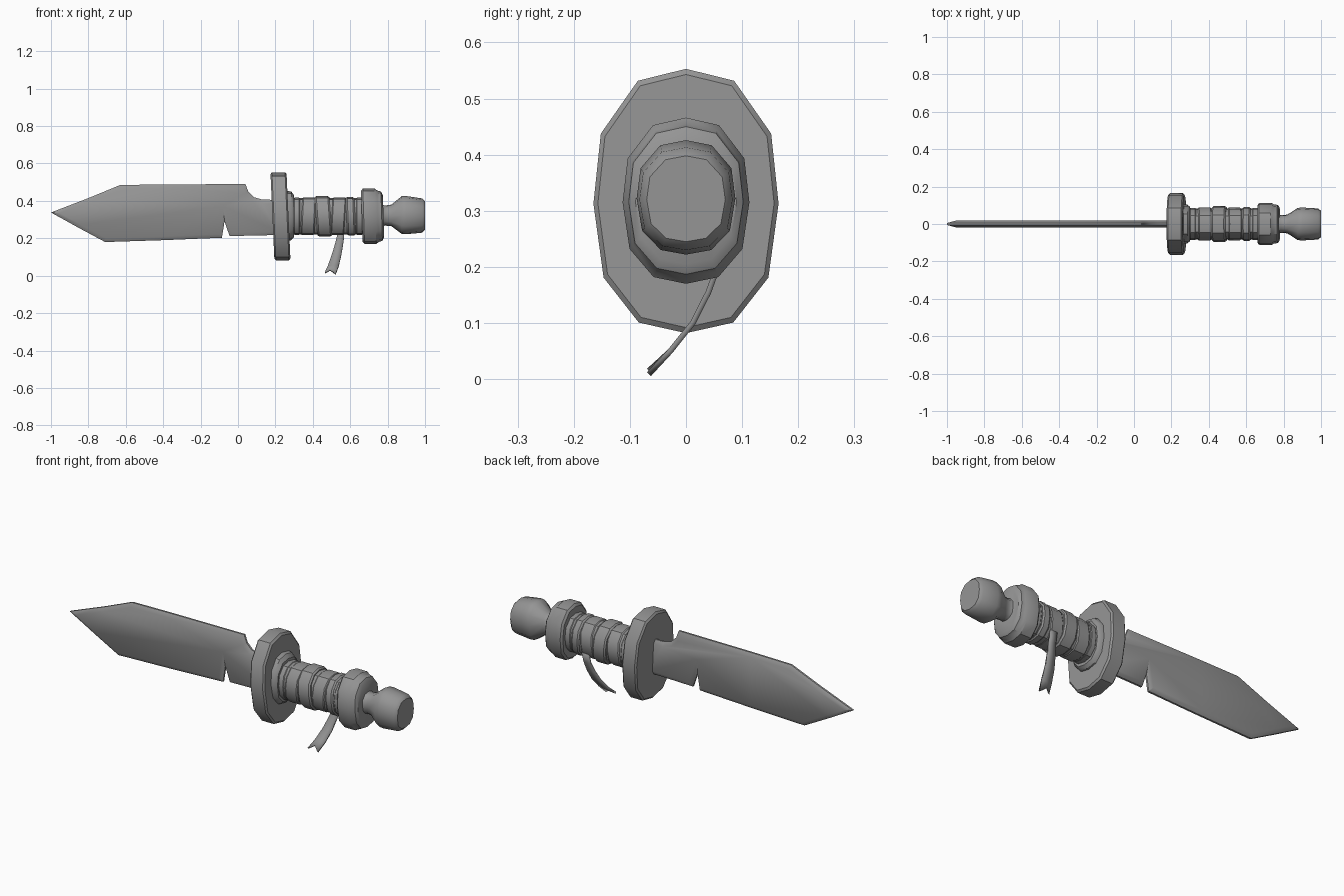
import bpy, bmesh, math
from mathutils import Vector

if "Cube" in bpy.data.objects:
    bpy.data.objects.remove(bpy.data.objects["Cube"])

steel = bpy.data.materials.new("plain grey")
steel.diffuse_color = (0.3, 0.3, 0.3, 1)
steel.use_nodes = True
steel.node_tree.nodes["Principled BSDF"].inputs["Base Color"].default_value = steel.diffuse_color

# Half of the egg-shaped twelve-sided cross-section, mirrored to the other side
HALF = [(0, 1), (0.52, 0.91), (0.92, 0.51), (1, -0.02), (0.89, -0.58), (0.51, -0.92), (0, -1)]
EGG = HALF + [(-y, z) for y, z in HALF[-2:0:-1]]


def finish(name, bm, angle=30):
    bmesh.ops.recalc_face_normals(bm, faces=bm.faces)
    mesh = bpy.data.meshes.new(name)
    bm.to_mesh(mesh)
    bm.free()
    mesh.materials.append(steel)
    ob = bpy.data.objects.new(name, mesh)
    bpy.context.collection.objects.link(ob)
    bpy.ops.object.select_all(action='DESELECT')
    ob.select_set(True)
    bpy.context.view_layer.objects.active = ob
    bpy.ops.object.shade_smooth_by_angle(angle=math.radians(angle))
    return ob


def loft(name, stations, lean=0.0, angle=35):
    """Skin egg sections along x; each station is x, half width, bottom, top."""
    bm = bmesh.new()
    rings = []
    for x, w, lo, hi in stations:
        mid, h = (lo + hi) / 2, (hi - lo) / 2
        rings.append([bm.verts.new((x - lean * h * z, w * y, mid + h * z)) for y, z in EGG])
    n = len(EGG)
    for a, b in zip(rings, rings[1:]):
        for i in range(n):
            bm.faces.new((a[i], a[(i + 1) % n], b[(i + 1) % n], b[i]))
    bm.faces.new(rings[0])
    bm.faces.new(rings[-1])
    return finish(name, bm, angle)


# Blade: clipped point, notch near the heel, bevelled edge all round
OUTLINE = [(-1, 0.338), (-0.80, 0.415), (-0.63, 0.485), (-0.40, 0.488), (0.04, 0.49),
           (0.055, 0.45), (0.085, 0.42), (0.13, 0.407), (0.23, 0.405), (0.23, 0.218),
           (-0.045, 0.212), (-0.072, 0.29), (-0.086, 0.203), (-0.40, 0.19), (-0.71, 0.18),
           (-0.85, 0.255)]
bm = bmesh.new()
n = len(OUTLINE)
rim = [[bm.verts.new((x, s * 0.005, z)) for x, z in OUTLINE] for s in (-1, 1)]
for i in range(n):
    j = (i + 1) % n
    bm.faces.new((rim[0][i], rim[0][j], rim[1][j], rim[1][i]))
sides = [bm.faces.new(r) for r in rim]
bmesh.ops.recalc_face_normals(bm, faces=bm.faces)
for f in sides:
    side = math.copysign(1, f.calc_center_median().y)
    bmesh.ops.inset_region(bm, faces=[f], thickness=0.02, use_even_offset=True)
    for v in f.verts:
        v.co.y = side * 0.018
finish("blade", bm, 40)

# Guard, slightly leaning
loft("guard", [(0.184, 0.157, 0.092, 0.543), (0.192, 0.165, 0.082, 0.553),
               (0.262, 0.165, 0.082, 0.553), (0.27, 0.157, 0.092, 0.543)], lean=0.045)
loft("guard_collar", [(0.255, 0.105, 0.185, 0.455), (0.285, 0.103, 0.19, 0.45),
                      (0.300, 0.092, 0.205, 0.43)])

# Grip core with wrapped bands
loft("grip", [(0.27, 0.083, 0.22, 0.415), (0.70, 0.083, 0.22, 0.415)])
BANDS = [(0.295, 0.335, 0.086, 0.0), (0.338, 0.415, 0.088, -0.05), (0.418, 0.495, 0.095, 0.07),
         (0.498, 0.575, 0.087, -0.06), (0.58, 0.625, 0.090, 0.04), (0.628, 0.67, 0.086, 0.0)]
for k, (x0, x1, w, lean) in enumerate(BANDS):
    h = w + 0.013
    lo, hi = 0.318 - h, 0.318 + h
    loft(f"grip_band_{k + 1}", [(x0, w - 0.006, lo + 0.006, hi - 0.006), (x0 + 0.008, w, lo, hi),
                                (x1 - 0.008, w, lo, hi), (x1, w - 0.006, lo + 0.006, hi - 0.006)], lean)

# End ring and pommel
loft("end_ring", [(0.662, 0.104, 0.182, 0.454), (0.672, 0.113, 0.17, 0.466),
                  (0.735, 0.113, 0.17, 0.466), (0.748, 0.105, 0.18, 0.456),
                  (0.768, 0.102, 0.187, 0.45), (0.778, 0.09, 0.205, 0.43)], lean=0.03)
loft("pommel", [(0.76, 0.06, 0.255, 0.385), (0.785, 0.047, 0.268, 0.375),
                (0.82, 0.05, 0.265, 0.38), (0.875, 0.086, 0.224, 0.425),
                (0.90, 0.088, 0.222, 0.426), (0.985, 0.083, 0.23, 0.413),
                (1.0, 0.07, 0.245, 0.398)], angle=45)

# Hanging cloth strip with a forked end: left x, right x, y, z
STRIP = [(0.53, 0.57, 0.072, 0.26), (0.528, 0.567, 0.058, 0.205), (0.515, 0.56, 0.040, 0.155),
         (0.498, 0.55, 0.012, 0.10), (0.480, 0.538, -0.028, 0.05), (0.464, 0.522, -0.066, 0.009)]
bm = bmesh.new()
rows = []
for k, (l, r, y, z) in enumerate(STRIP):
    last = k == len(STRIP) - 1
    mid = Vector(((l + r) / 2, y + 0.019 * last, z + 0.021 * last))
    rows.append([bm.verts.new(p) for p in ((l, y, z + 0.006 * last), mid, (r, y, z))])
for a, b in zip(rows, rows[1:]):
    for i in range(2):
        bm.faces.new((a[i], a[i + 1], b[i + 1], b[i]))
strip = finish("cloth_strip", bm)
solid = strip.modifiers.new("thickness", 'SOLIDIFY')
solid.thickness = 0.01
solid.offset = 0
